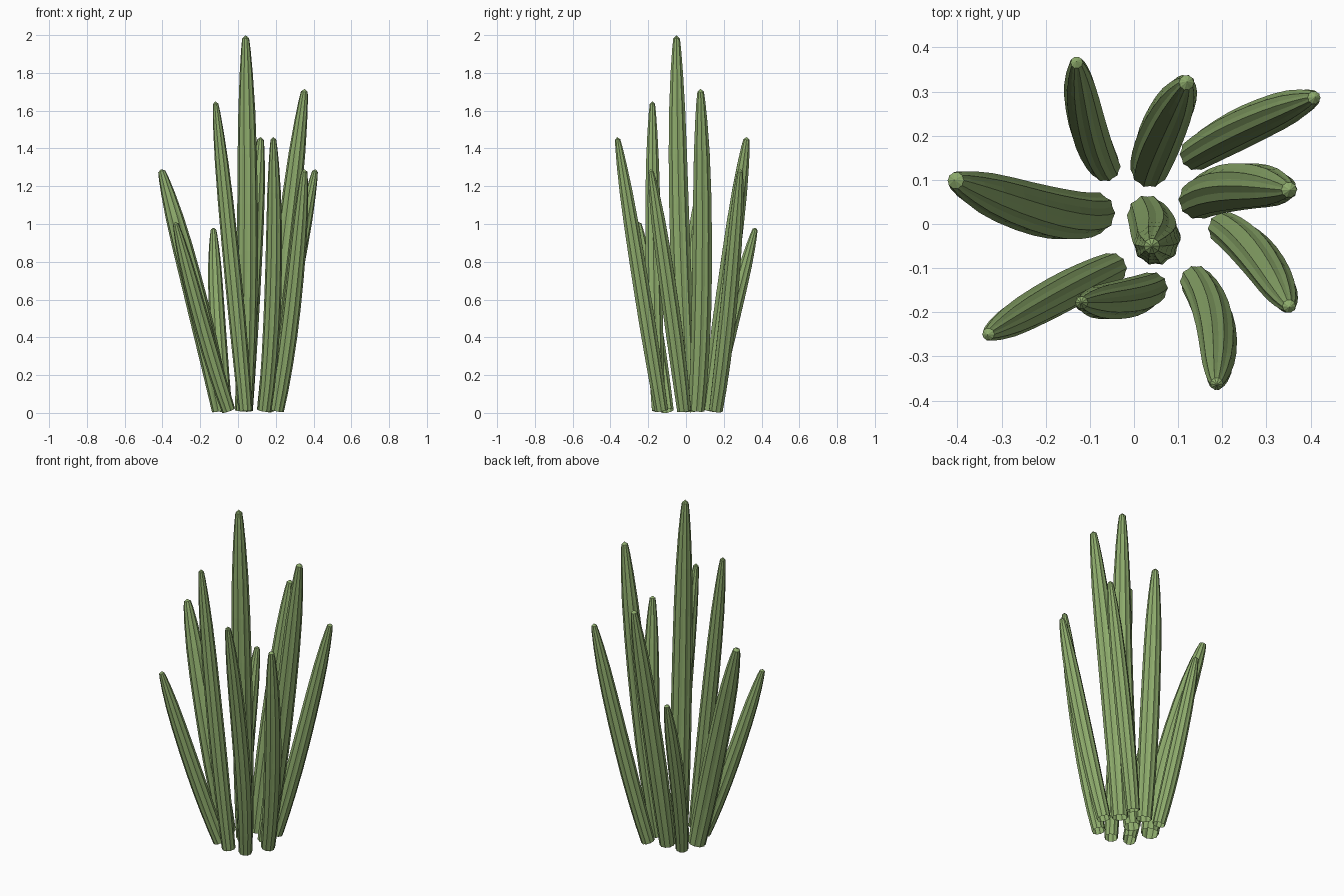
import bpy, bmesh, math
from mathutils import Vector

if "Cube" in bpy.data.objects:
    bpy.data.objects.remove(bpy.data.objects["Cube"])

green = bpy.data.materials.new("cactus_green")
green.diffuse_color = (0.27, 0.41, 0.15, 1)
green.use_nodes = True
green.node_tree.nodes["Principled BSDF"].inputs["Base Color"].default_value = green.diffuse_color

RIBS = 10
VALLEY = .91          # valley radius relative to the rib
# (fraction along the stem, fraction of full radius)
PROFILE = [(0, .82), (.12, .9), (.25, .96), (.38, 1), (.5, 1), (.62, .97),
           (.74, .91), (.84, .8), (.92, .62), (.97, .45), (.993, .33)]

# base xy, middle xy, tip xy, height, radius
STEMS = [
    ((.03, .02), (.05, -.03), (.04, -.05), 2.0, .056),
    ((-.065, .13), (-.105, .225), (-.13, .368), .98, .043),
    ((.035, .125), (.065, .21), (.12, .322), 1.46, .053),
    ((.14, .158), (.26, .225), (.41, .287), 1.29, .046),
    ((.145, .055), (.235, .085), (.353, .077), 1.715, .055),
    ((.205, -.01), (.285, -.08), (.352, -.188), 1.29, .047),
    ((.14, -.13), (.185, -.23), (.187, -.364), 1.46, .045),
    ((-.05, -.1), (-.18, -.165), (-.332, -.251), 1.01, .044),
    ((.04, -.145), (-.025, -.17), (-.12, -.178), 1.65, .045),
    ((-.09, .025), (-.21, .03), (-.407, .1), 1.29, .059),
]


def stem(name, base, mid, tip, height, radius):
    a = Vector((*base, .012))
    m = Vector((*mid, height * .43))
    c = Vector((*tip, height))
    b = 2 * m - (a + c) / 2          # control point so the curve passes the middle
    bm = bmesh.new()
    n = RIBS * 2
    rings = []
    for t, k in PROFILE:
        p = a * (1 - t) ** 2 + b * 2 * t * (1 - t) + c * t * t
        d = ((b - a) * (1 - t) + (c - b) * t).normalized()
        u = Vector((0, 1, 0)).cross(d).normalized()
        v = d.cross(u)
        ring = []
        for i in range(n):
            ang = math.pi * i / RIBS
            r = radius * k * (VALLEY if i % 2 else 1)
            ring.append(bm.verts.new(p + (u * math.cos(ang) + v * math.sin(ang)) * r))
        rings.append(ring)
    for lo, hi in zip(rings, rings[1:]):
        for i in range(n):
            j = (i + 1) % n
            bm.faces.new((lo[i], lo[j], hi[j], hi[i]))
    # blunt cap; the bottom stays open
    top = bm.verts.new(c)
    for i in range(n):
        bm.faces.new((rings[-1][i], rings[-1][(i + 1) % n], top))
    me = bpy.data.meshes.new(name)
    bm.to_mesh(me)
    bm.free()
    me.materials.append(green)
    bpy.context.collection.objects.link(bpy.data.objects.new(name, me))


for i, s in enumerate(STEMS):
    stem("center_stem" if i == 0 else f"outer_stem_{i}", *s)
